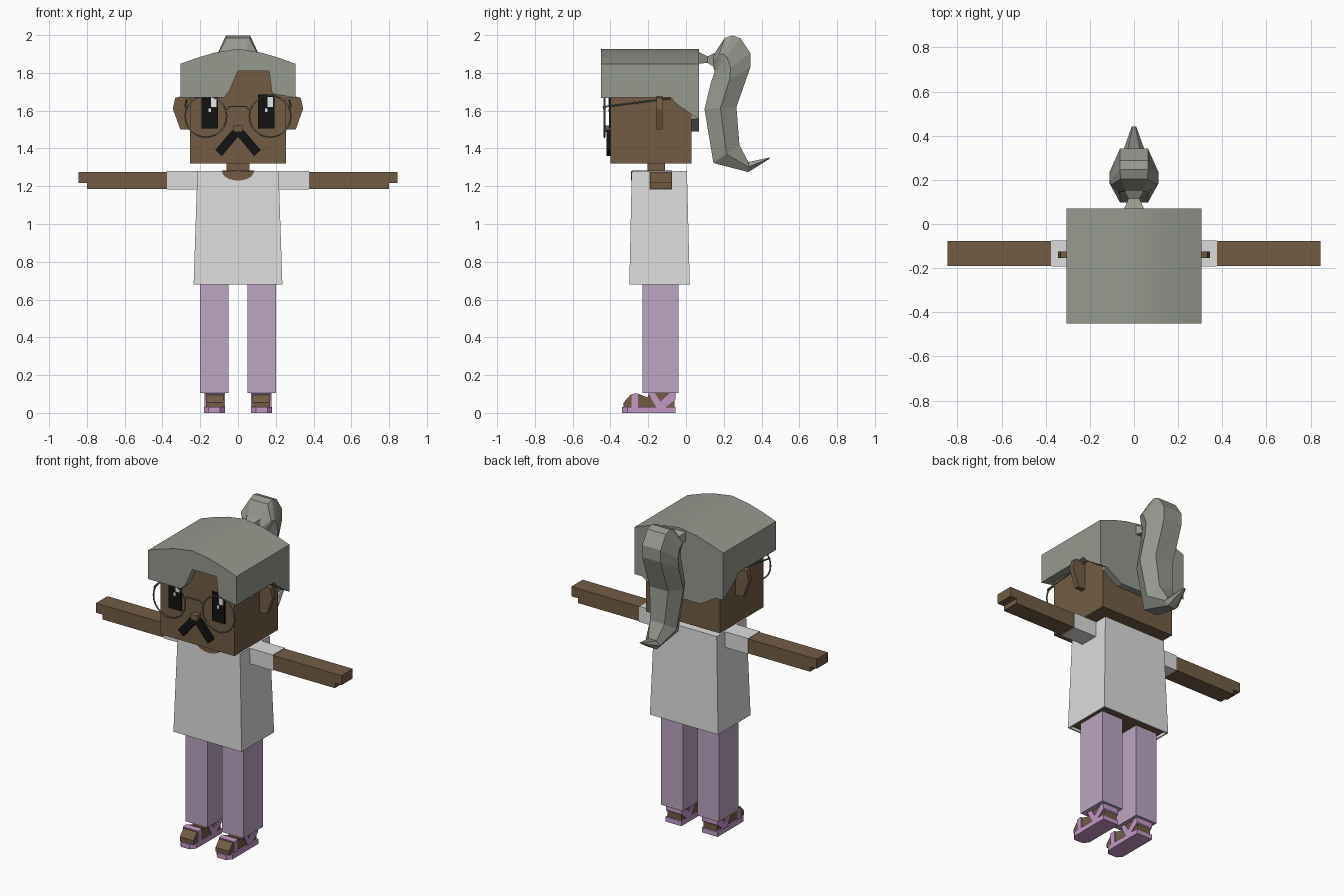
import bpy
import bmesh
import math

cube = bpy.data.objects.get("Cube")
if cube:
    bpy.data.objects.remove(cube, do_unlink=True)


def material(name, r, g, b):
    mat = bpy.data.materials.new(name)
    mat.use_nodes = True
    mat.diffuse_color = (r, g, b, 1)
    node = next(n for n in mat.node_tree.nodes if n.type == 'BSDF_PRINCIPLED')
    node.inputs["Base Color"].default_value = (r, g, b, 1)
    node.inputs["Roughness"].default_value = 0.8
    return mat


HAIR = material("grey hair", .30, .32, .27)
SKIN = material("brown skin", .17, .108, .058)
SHIRT = material("white cloth", .72, .72, .72)
PANTS = material("lilac cloth", .50, .38, .54)
SANDAL = material("pink sandal", .56, .31, .56)
BLACK = material("black", .006, .006, .006)
WHITE = material("eye white", .85, .85, .85)
FRAME = material("frame metal", .15, .16, .14)


def loft(name, rings, mat, open_start=False):
    """Skin a closed surface over rings of equal point count."""
    bm = bmesh.new()
    rows = [[bm.verts.new(p) for p in ring] for ring in rings]
    n = len(rows[0])
    for a, b in zip(rows, rows[1:]):
        for i in range(n):
            j = (i + 1) % n
            bm.faces.new((a[i], a[j], b[j], b[i]))
    bm.faces.new(rows[-1])
    start = bm.faces.new(rows[0])
    bmesh.ops.recalc_face_normals(bm, faces=bm.faces)
    if open_start:
        bm.faces.remove(start)
    mesh = bpy.data.meshes.new(name)
    bm.to_mesh(mesh)
    bm.free()
    mesh.materials.append(mat)
    obj = bpy.data.objects.new(name, mesh)
    bpy.context.collection.objects.link(obj)
    return obj


def prism(name, axis, pts, lo, hi, mat):
    """Extrude a 2D outline along an axis from lo to hi."""
    def place(p, d):
        return {'x': (d, p[0], p[1]), 'y': (p[0], d, p[1]), 'z': (p[0], p[1], d)}[axis]
    return loft(name, [[place(p, d) for p in pts] for d in (lo, hi)], mat)


def rect(x0, x1, y0, y1):
    return [(x0, y0), (x1, y0), (x1, y1), (x0, y1)]


def box(name, x0, x1, y0, y1, z0, z1, mat):
    return prism(name, 'z', rect(x0, x1, y0, y1), z0, z1, mat)


def taper(name, bottom, top, z0, z1, mat, open_start=False):
    rings = [[(x, y, z) for x, y in rect(*r)] for r, z in ((bottom, z0), (top, z1))]
    return loft(name, rings, mat, open_start)


def wire(name, pts, mat, cyclic=False):
    curve = bpy.data.curves.new(name, 'CURVE')
    curve.dimensions = '3D'
    curve.bevel_depth = .0045
    curve.bevel_resolution = 1
    spline = curve.splines.new('POLY')
    spline.points.add(len(pts) - 1)
    for point, co in zip(spline.points, pts):
        point.co = (*co, 1)
    spline.use_cyclic_u = cyclic
    curve.materials.append(mat)
    obj = bpy.data.objects.new(name, curve)
    bpy.context.collection.objects.link(obj)
    return obj


def smooth(obj, angle):
    bpy.ops.object.select_all(action='DESELECT')
    obj.select_set(True)
    bpy.context.view_layer.objects.active = obj
    bpy.ops.object.shade_smooth_by_angle(angle=math.radians(angle))


# Head and neck
box("head", -.255, .255, -.40, .03, 1.32, 1.81, SKIN)
box("neck", -.06, .06, -.205, -.11, 1.2, 1.33, SKIN)
box("nose", -.024, .024, -.435, -.395, 1.487, 1.522, SKIN)

# Hair cap with an arched top, split fringe, sides and back
arch = [(-.305, 1.81), (-.305, 1.848), (-.21, 1.882), (-.12, 1.908), (0, 1.927),
        (.12, 1.908), (.21, 1.882), (.305, 1.848), (.305, 1.81)]
smooth(prism("hair_top", 'y', arch, -.45, .07, HAIR), 25)
prism("fringe_right", 'y', [(-.305, 1.81), (-.305, 1.67), (-.075, 1.67), (-.048, 1.7),
                            (0, 1.81)], -.45, -.40, HAIR)
prism("fringe_left", 'y', [(.165, 1.81), (.18, 1.69), (.305, 1.668), (.305, 1.81)],
      -.45, -.40, HAIR)
prism("hair_back", 'y', [(-.255, 1.81), (-.255, 1.555), (-.15, 1.49), (.15, 1.49),
                         (.255, 1.555), (.255, 1.81)], .03, .07, HAIR)
hair_side = [(-.40, 1.81), (-.40, 1.67), (-.08, 1.67), (-.05, 1.635), (.03, 1.58),
             (.07, 1.555), (.07, 1.81)]

# Ponytail: a narrow tie, then six-sided rings from outer and inner edge points
tie = [(.07, .045, 1.85, 1.91), (.115, .025, 1.852, 1.888), (.15, .045, 1.83, 1.905)]
loft("ponytail_tie", [[(x, y, z) for x, z in rect(-w, w, a, b)] for y, w, a, b in tie], HAIR)
tail = [((.145, 1.894), (.145, 1.83), .06), ((.204, 1.984), (.15, 1.815), .105),
        ((.246, 1.998), (.15, 1.80), .11), ((.288, 1.984), (.145, 1.785), .11),
        ((.341, 1.905), (.132, 1.75), .11), ((.341, 1.83), (.12, 1.70), .11),
        ((.267, 1.62), (.098, 1.608), .11), ((.283, 1.418), (.145, 1.323), .085),
        ((.33, 1.328), (.33, 1.275), .05), ((.442, 1.352), (.442, 1.345), .01)]
rings = []
for (oy, oz), (iy, iz), w in tail:
    my, mz, n = (oy + iy) / 2, (oz + iz) / 2, w * .58
    rings.append([(-n, oy, oz), (n, oy, oz), (w, my, mz), (n, iy, iz), (-n, iy, iz), (-w, my, mz)])
loft("ponytail", rings, HAIR)

# Shirt: open-bottomed shell around a body, with a round neckline
shirt = taper("shirt", (-.235, .235, -.30, .02), (-.215, .215, -.287, .005), .68, 1.28, SHIRT, True)
shell = shirt.modifiers.new("thickness", 'SOLIDIFY')
shell.thickness = .012
shell.offset = -1
taper("body", (-.218, .218, -.283, .003), (-.195, .195, -.268, -.015), .69, 1.26, SKIN)
scoop = [(.085 * math.cos(t), 1.28 + .05 * math.sin(t))
         for t in (math.pi + math.pi * i / 10 for i in range(11))]
prism("neckline_front", 'y', scoop, -.2905, -.283, SKIN)
ring = [(.085 * math.cos(math.tau * i / 16), -.18 + .105 * math.sin(math.tau * i / 16))
        for i in range(16)]
prism("neckline_top", 'z', ring, 1.276, 1.283, SKIN)

# Glasses bridge
wire("glasses_bridge", [(-.062, -.432, 1.6), (-.045, -.437, 1.622), (.045, -.437, 1.622),
                        (.062, -.432, 1.6)], FRAME)

for s, side in ((1, "left"), (-1, "right")):
    def sbox(name, x0, x1, *rest):
        return box(f"{name}_{side}", *sorted((s * x0, s * x1)), *rest)

    def sprism(name, pts, x0, x1, mat):
        return prism(f"{name}_{side}", 'x', pts, s * x0, s * x1, mat)

    def sfront(name, pts, y0, y1, mat):
        return prism(f"{name}_{side}", 'y', [(s * x, z) for x, z in pts], y0, y1, mat)

    # Hair side and ear
    sprism("hair_side", hair_side, .255, .305, HAIR)
    sfront("ear", [(.25, 1.5), (.305, 1.5), (.345, 1.61), (.332, 1.668), (.25, 1.69)],
           -.155, -.125, SKIN)

    # Eye plate with two highlights on the same side of each eye
    sbox("eye", .107, .194, -.408, -.399, 1.505, 1.685, BLACK)
    cx = s * .15
    box(f"eye_highlight_{side}", cx + .006, cx + .036, -.411, -.407, 1.62, 1.672, WHITE)
    box(f"eye_glint_{side}", cx - .006, cx + .006, -.411, -.407, 1.592, 1.612, WHITE)

    # Moustache half
    sfront("moustache", [(.012, 1.505), (.035, 1.492), (.12, 1.392), (.085, 1.36),
                         (0, 1.462), (0, 1.505)], -.42, -.399, BLACK)

    # Round lens rim and temple
    rim = [(s * .17 + .11 * math.cos(math.tau * i / 24), -.432,
            1.57 + .11 * math.sin(math.tau * i / 24)) for i in range(24)]
    wire(f"glasses_rim_{side}", rim, FRAME, True)
    wire(f"glasses_temple_{side}", [(s * .275, -.432, 1.615), (s * .28, -.42, 1.622),
                                    (s * .27, -.08, 1.665)], FRAME)

    # Arm, hand step and sleeve
    sbox("sleeve", .2, .375, -.193, -.075, 1.183, 1.28, SHIRT)
    sbox("arm", .37, .80, -.19, -.078, 1.186, 1.276, SKIN)
    sbox("fingers", .80, .845, -.19, -.078, 1.216, 1.276, SKIN)

    # Trouser leg
    sbox("trouser_leg", .05, .2, -.23, -.04, .105, .70, PANTS)

    # Foot on a sandal sole with straps
    sprism("foot", [(-.33, .03), (-.33, .055), (-.295, .094), (-.25, .1), (-.205, .082),
                    (-.195, .106), (-.062, .106), (-.062, .03)], .076, .17, SKIN)
    sole = [(.07, -.055), (.18, -.055), (.18, -.31), (.155, -.34), (.095, -.34), (.07, -.31)]
    prism(f"sandal_sole_{side}", 'z', [(s * x, y) for x, y in sole], 0, .03, SANDAL)
    sprism("toe_strap", [(-.288, .025), (-.255, .025), (-.255, .104), (-.288, .1)],
           .07, .177, SANDAL)
    sprism("ankle_strap", [(-.2, .106), (-.165, .106), (-.115, .025), (-.155, .025)],
           .07, .177, SANDAL)
    sprism("heel_strap", [(-.15, .045), (-.115, .025), (-.055, .072), (-.055, .106), (-.085, .106)],
           .07, .177, SANDAL)
